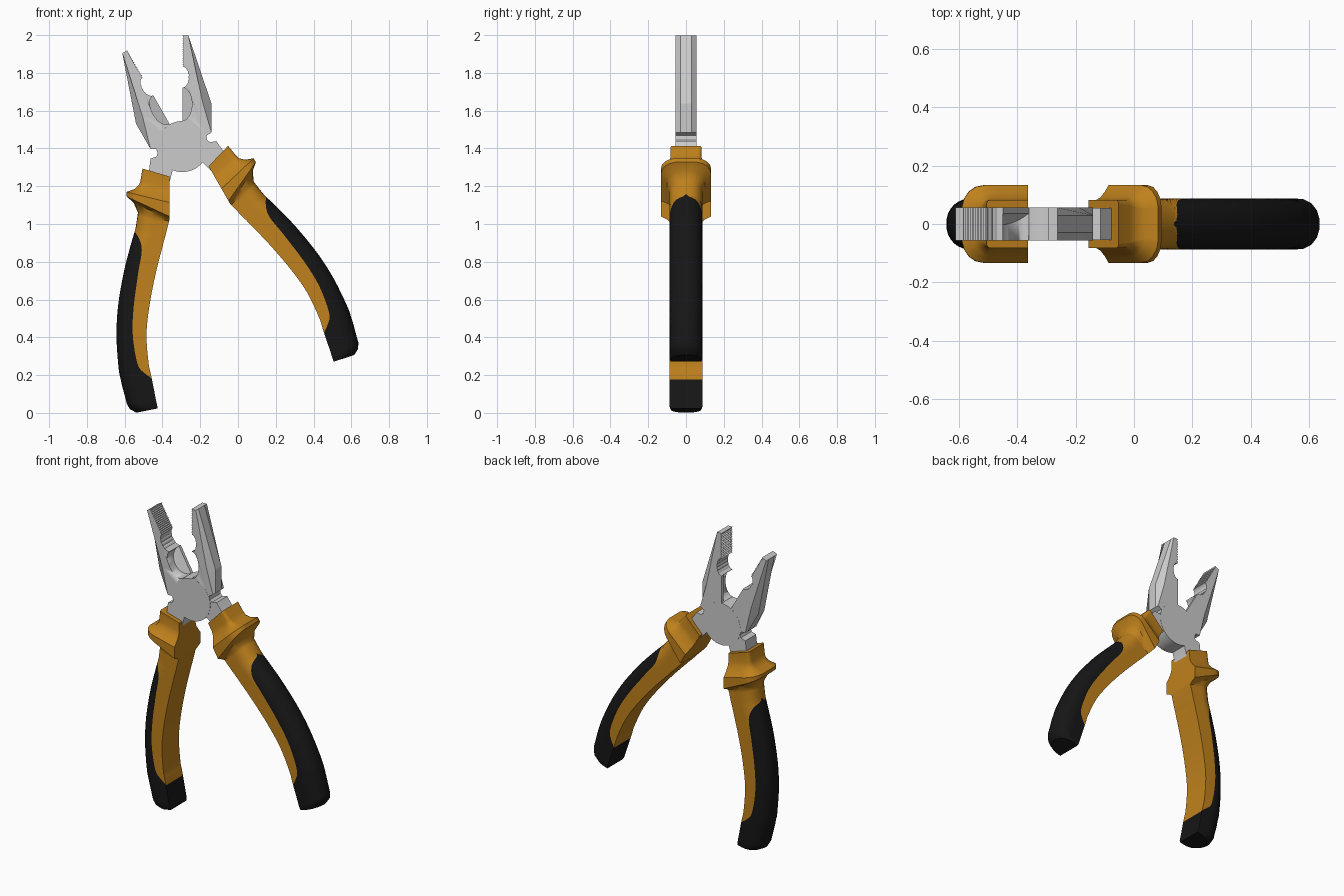
import bpy, bmesh, math
from mathutils import Vector

if "Cube" in bpy.data.objects:
    bpy.data.objects.remove(bpy.data.objects["Cube"])

# Profiles are drawn on a 189-per-unit grid (x right, z down) with the pivot at (183, 147)
UNIT, PX, PZ = 189, 183, 147
PIVOT = Vector((-0.294, 0, 1.41))
OPEN = math.radians(29.7)


def material(name, rgb):
    m = bpy.data.materials.new(name)
    m.diffuse_color = (*rgb, 1)
    m.use_nodes = True
    m.node_tree.nodes["Principled BSDF"].inputs["Base Color"].default_value = m.diffuse_color
    return m


ORANGE = material("orange_grip", (0.52, 0.22, 0.012))
BLACK = material("black_grip", (0.008, 0.008, 0.008))


def place(p, y, mirrored):
    """Grid point to world; the mirrored half is flipped and swung open."""
    x, z = (p[0] - PX) / UNIT, (PZ - p[1]) / UNIT
    if mirrored:
        x = -x
        c, s = math.cos(OPEN), math.sin(OPEN)
        x, z = x * c - z * s, x * s + z * c
    return PIVOT + Vector((x, y, z))


def finish(bm, name, mats=(), angle=30):
    bmesh.ops.remove_doubles(bm, verts=bm.verts, dist=1e-5)
    bmesh.ops.recalc_face_normals(bm, faces=bm.faces)
    me = bpy.data.meshes.new(name)
    bm.to_mesh(me)
    bm.free()
    ob = bpy.data.objects.new(name, me)
    bpy.context.collection.objects.link(ob)
    for m in mats:
        me.materials.append(m)
    bpy.ops.object.select_all(action='DESELECT')
    ob.select_set(True)
    bpy.context.view_layer.objects.active = ob
    bpy.ops.object.shade_smooth_by_angle(angle=math.radians(angle))
    return ob


def skin(bm, rings, mat_of=lambda i, k: 0):
    """Join closed rings of world points into a capped skin."""
    vs = [[bm.verts.new(p) for p in r] for r in rings]
    n = len(vs[0])
    for i in range(len(vs) - 1):
        for k in range(n):
            f = bm.faces.new((vs[i][k], vs[i][(k + 1) % n],
                              vs[i + 1][(k + 1) % n], vs[i + 1][k]))
            f.material_index = mat_of(i, k)
    bm.faces.new(vs[0][::-1]).material_index = mat_of(0, 0)
    bm.faces.new(vs[-1]).material_index = mat_of(len(vs) - 2, 0)


# ---- jaw: toothed flat, pipe grip, cutter edge, faceted back
def jaw_profile(back):
    pts = [(183, 36)]
    for i in range(14):
        z = 37 + i * 30 / 14
        pts += [(184.2, z + 1.07), (183, z + 2.14)]
    for i in range(1, 16):
        a = math.pi * i / 16
        r = 1 + (0.10 if i % 2 else 0)
        pts.append((183 + 6 * r * math.sin(a), 77.5 - 10.5 * math.cos(a)))
    return pts + [(183, 88), (183, 150), (200, 148), (208, 142), (207, 136),
                  (212, 133), back, (189, 36)]


def build_jaw(name, mirrored):
    bm = bmesh.new()
    layers = [(-0.056, (203, 102)), (-0.03, (212, 104)),
              (0.03, (212, 104)), (0.056, (203, 102))]
    skin(bm, [[place(p, y, mirrored) for p in jaw_profile(b)] for y, b in layers])
    jaw = finish(bm, name, angle=15)

    # cutter recess: round pocket with a floor sloping to the cutting edge
    bm = bmesh.new()
    rings = []
    for floor in (False, True):
        ring = []
        for i in range(40):
            a = math.tau * i / 40
            dx = 9.5 * math.cos(a)
            y = 0.036 - 0.004 * dx if floor else -0.1
            ring.append(place((183 + dx, 104.5 + 16.5 * math.sin(a)), y, mirrored))
        rings.append(ring)
    skin(bm, rings)
    cutter = finish(bm, name + "_recess_cutter")
    cutter.hide_render = True
    bpy.context.view_layer.objects.active = jaw
    mod = jaw.modifiers.new("recess", 'BOOLEAN')
    mod.operation, mod.solver, mod.object = 'DIFFERENCE', 'EXACT', cutter
    jaw.modifiers.move(len(jaw.modifiers) - 1, 0)
    bpy.ops.object.modifier_apply(modifier="recess")
    bpy.data.objects.remove(cutter)


# ---- neck: steel tang running from the pivot into the grip
NECK = [(160, 149), (157, 157), (151, 159), (149, 176), (146, 195),
        (165, 200), (171, 179), (174, 168), (183, 150)]


def build_neck(name, mirrored):
    bm = bmesh.new()
    skin(bm, [[place(p, y, mirrored) for p in NECK] for y in (-0.055, 0.055)])
    finish(bm, name)


# ---- grip rows: inner x, z, outer x, z, half depth, corner radius, colour split
COLLAR = [
    (170, 177, 143, 169, .083, .015, .9),
    (170, 187, 141, 181, .083, .020, .9),
    (170, 192, 139.5, 185.5, .09, .035, .9),
    (170, 198, 135, 189.5, .11, .06, .9),
    (170, 203, 127, 192.5, .133, .08, .9),
    (170, 217, 127, 197, .133, .08, .9),
    (170, 220, 134, 203, .10, .075, .92),
]
HANDLE = [
    (169.5, 222, 138.5, 213, .087, .07, .95),
    (166, 236, 136, 229, .087, .075, .97),
    (164, 243, 134, 236, .087, .078, .70),
    (162, 251, 130, 250, .087, .08, .55),
    (156, 275, 124, 274, .087, .08, .51),
    (150, 306, 118.5, 307, .087, .08, .48),
    (147, 335, 117, 337, .087, .08, .46),
    (149, 363, 119, 368, .087, .08, .36),
    (151, 373, 121, 379, .087, .08, .18),
    (152.5, 380, 122.5, 386, .087, .08, 0),
    (155, 393, 125.3, 396.5, .087, .08, 0),
    (157, 403, 127.3, 404.5, .087, .08, 0),
]
TIP = [(157.8, 406.5, 130.5, 409.8, .086, .08, 0),
       (158.2, 409, 137, 413.3, .080, .078, 0)]
SUB, COLS = 4, 9


def catmull(rows):
    out = []
    for i in range(len(rows) - 1):
        a, b, c, d = (rows[max(i - 1, 0)], rows[i], rows[i + 1],
                      rows[min(i + 2, len(rows) - 1)])
        for j in range(SUB):
            t = j / SUB
            r = [0.5 * (2 * q + (s - p) * t + (2 * p - 5 * q + 4 * s - w) * t * t
                        + (3 * q - p - 3 * s + w) * t ** 3)
                 for p, q, s, w in zip(a, b, c, d)]
            r[6] = min(max(r[6], 0), .97)
            out.append(r)
    return out + [rows[-1]]


def section_point(s, w, h, r):
    """Half D-section: straight side, rounded corner, short flat to the middle."""
    if s <= .5:
        return (w - r) * s / .5, h
    a = min((s - .5) / .42, 1) * math.pi / 2
    flat = max(s - .92, 0) / .08
    return w - r + r * math.sin(a), (h - r + r * math.cos(a)) - (h - r) * flat


def build_grip(name, mirrored):
    rows = COLLAR + catmull(HANDLE) + TIP
    black_from = len(COLLAR) + SUB
    all_black = len(COLLAR) + 9 * SUB
    rings = []
    for ix, iz, ox, oz, h, r, sb in rows:
        w = math.hypot(ox - ix, oz - iz) / UNIT
        ss = [sb * k / COLS for k in range(COLS)]
        ss += [sb + (1 - sb) * k / COLS for k in range(COLS + 1)]
        half = []
        for s in ss:
            u, y = section_point(s, w, h, r)
            half.append(((ix + (ox - ix) * u / w, iz + (oz - iz) * u / w), y))
        rings.append([place(p, -y, mirrored) for p, y in half]
                     + [place(p, y, mirrored) for p, y in half[-2::-1]])

    def mat_of(i, k):
        outer = COLS <= k < 3 * COLS
        return int(i >= all_black or (outer and i >= black_from))

    bm = bmesh.new()
    skin(bm, rings, mat_of)
    finish(bm, name, (ORANGE, BLACK), 35)


# ---- two halves
for side, mirrored in (("a", False), ("b", True)):
    build_jaw("jaw_" + side, mirrored)
    build_neck("neck_" + side, mirrored)
    build_grip("grip_" + side, mirrored)

# ---- pivot disc
bm = bmesh.new()
disc = [[PIVOT + Vector((0.135 * math.cos(math.tau * i / 64), y,
                         0.135 * math.sin(math.tau * i / 64))) for i in range(64)]
        for y in (-0.0565, 0.0565)]
skin(bm, disc)
finish(bm, "pivot_disc")
